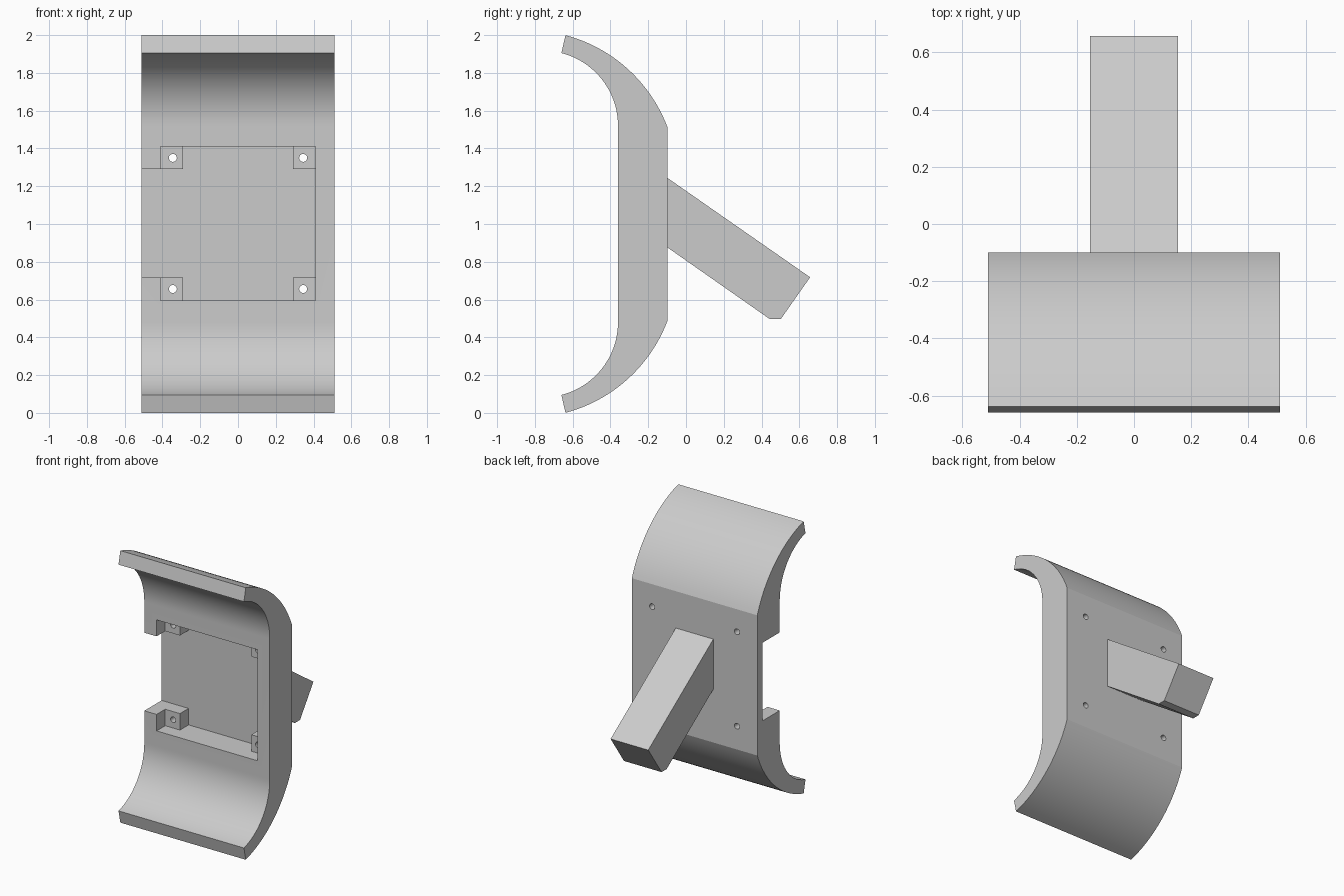
import bpy, bmesh
from math import sin, cos, radians
from mathutils import Matrix, Vector

if "Cube" in bpy.data.objects:
    bpy.data.objects.remove(bpy.data.objects["Cube"], do_unlink=True)

grey = bpy.data.materials.new("plain grey")
grey.use_nodes = True
colour = (0.6, 0.6, 0.6, 1)
grey.diffuse_color = colour
grey.node_tree.nodes["Principled BSDF"].inputs["Base Color"].default_value = colour


def finish(bm, name):
    bmesh.ops.recalc_face_normals(bm, faces=bm.faces)
    mesh = bpy.data.meshes.new(name)
    bm.to_mesh(mesh)
    bm.free()
    obj = bpy.data.objects.new(name, mesh)
    bpy.context.collection.objects.link(obj)
    mesh.materials.append(grey)
    return obj


def prism(name, points, offset):
    """Extrude a closed loop of 3D points along an offset."""
    bm = bmesh.new()
    face = bm.faces.new([bm.verts.new(p) for p in points])
    new = bmesh.ops.extrude_face_region(bm, geom=[face])["geom"]
    verts = [v for v in new if isinstance(v, bmesh.types.BMVert)]
    bmesh.ops.translate(bm, verts=verts, vec=Vector(offset))
    return finish(bm, name)


def side_prism(name, profile, half_width):
    return prism(name, [(-half_width, y, z) for y, z in profile], (2 * half_width, 0, 0))


def arc(cy, cz, r, start, end, steps=24):
    angles = [radians(start + (end - start) * i / steps) for i in range(steps + 1)]
    return [(cy + r * cos(a), cz + r * sin(a)) for a in angles]


def cut(target, cutter):
    cutter.hide_render = True
    mod = target.modifiers.new("cut", "BOOLEAN")
    mod.operation = "DIFFERENCE"
    mod.solver = "EXACT"
    mod.object = cutter
    bpy.context.view_layer.objects.active = target
    bpy.ops.object.modifier_apply(modifier=mod.name)
    bpy.data.objects.remove(cutter, do_unlink=True)


# Curved plate: upper half of the profile, mirrored below
upper = arc(-0.841, 1.232, 0.794, 20.9, 75.2) + arc(-0.757, 1.52, 0.397, 75.8, 0)
lower = [(y, 2 - z) for y, z in reversed(upper)]
plate = side_prism("curved_plate", upper + lower, 0.51)

# Front pocket, open to the right side, in two depths to leave corner bosses
OPEN, WALL, BOSS = 0.6, 0.41, 0.29
Z_MID, Z_WALL, Z_BOSS = 1.003, 0.408, 0.287


def pocket(name, left, corner, back):
    top = [(-OPEN, Z_BOSS), (left, Z_BOSS), (left, Z_WALL), (corner, Z_WALL)]
    if corner < WALL:
        top += [(corner, Z_BOSS), (WALL, Z_BOSS)]
    loop = top + [(x, -z) for x, z in reversed(top)]
    return prism(name, [(x, -0.5, Z_MID + z) for x, z in loop], (0, back + 0.5, 0))


cut(plate, pocket("shallow_cutter", -WALL, WALL, -0.26))
cut(plate, pocket("deep_cutter", -BOSS, BOSS, -0.16))

# Screw holes through the bosses
bm = bmesh.new()
for x in (-0.345, 0.345):
    for z in (-0.347, 0.347):
        place = Matrix.Translation((x, -0.15, Z_MID + z)) @ Matrix.Rotation(radians(90), 4, "X")
        bmesh.ops.create_cone(bm, cap_ends=True, segments=32, radius1=0.021,
                              radius2=0.021, depth=0.5, matrix=place)
cut(plate, finish(bm, "hole_cutter"))

# Slanted rear strut with a clipped lower corner
strut = side_prism("rear_strut", [(-0.1, 1.245), (0.657, 0.718), (0.502, 0.497),
                                  (0.443, 0.497), (-0.1, 0.877)], 0.153)

# Smooth the curves, keep real edges crisp
bpy.ops.object.select_all(action="DESELECT")
plate.select_set(True)
bpy.context.view_layer.objects.active = plate
bpy.ops.object.shade_smooth_by_angle(angle=radians(15))
